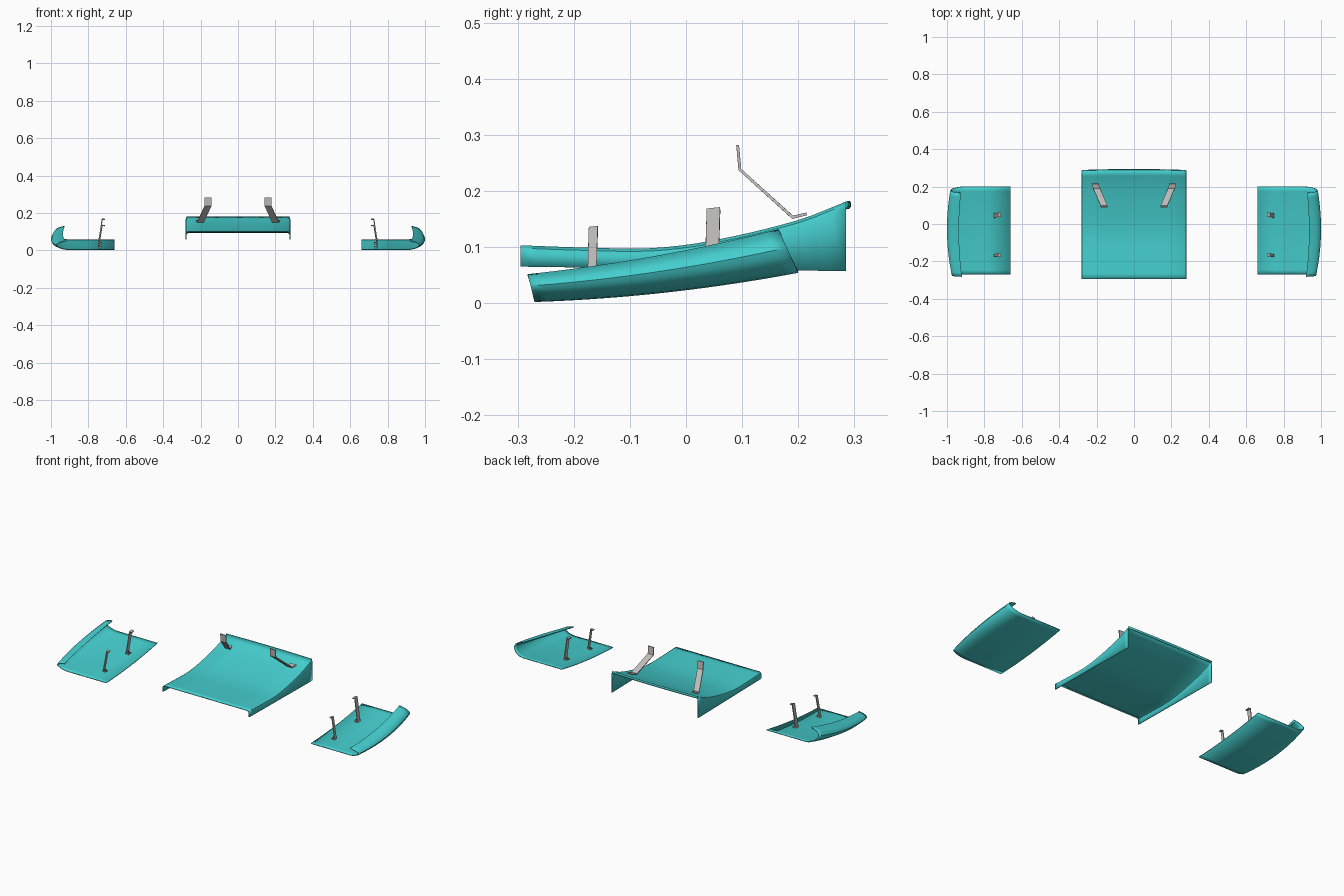
import bpy, bmesh, math
from mathutils import Vector

if "Cube" in bpy.data.objects:
    bpy.data.objects.remove(bpy.data.objects["Cube"], do_unlink=True)


def material(name, r, g, b):
    m = bpy.data.materials.new(name)
    m.use_nodes = True
    m.diffuse_color = (r, g, b, 1)
    m.node_tree.nodes["Principled BSDF"].inputs["Base Color"].default_value = (r, g, b, 1)
    return m


TEAL = material("turquoise paint", 0.06, 0.62, 0.62)
GREY = material("grey metal", 0.52, 0.51, 0.50)
RUST = material("brown bolt", 0.25, 0.10, 0.08)


def interp(points, v):
    """Smooth Catmull-Rom value at v for sorted (key, value) pairs."""
    n = len(points)
    i = max(k for k in range(n - 1) if k == 0 or points[k][0] <= v)
    (x1, y1), (x2, y2) = points[i], points[i + 1]
    x0, y0 = points[max(i - 1, 0)]
    x3, y3 = points[min(i + 2, n - 1)]
    h = x2 - x1
    t = (v - x1) / h
    m1 = (y2 - y0) / (x2 - x0) * h
    m2 = (y3 - y1) / (x3 - x1) * h
    return ((2*t**3 - 3*t*t + 1)*y1 + (t**3 - 2*t*t + t)*m1
            + (3*t*t - 2*t**3)*y2 + (t**3 - t*t)*m2)


def finish(name, bm, mat, smooth=True):
    mesh = bpy.data.meshes.new(name)
    bm.to_mesh(mesh)
    bm.free()
    mesh.materials.append(mat)
    ob = bpy.data.objects.new(name, mesh)
    bpy.context.collection.objects.link(ob)
    if smooth:
        bpy.ops.object.select_all(action='DESELECT')
        ob.select_set(True)
        bpy.context.view_layer.objects.active = ob
        bpy.ops.object.shade_smooth_by_angle(angle=math.radians(40))
    return ob


def sheet(name, rows, thickness, mat, flip=False, smooth=True):
    """Skin rows of points and thicken the sheet to the back of its faces."""
    bm = bmesh.new()
    vs = [[bm.verts.new(p) for p in row] for row in rows]
    for a, b in zip(vs, vs[1:]):
        for i in range(len(a) - 1):
            quad = [a[i], a[i + 1], b[i + 1], b[i]]
            bm.faces.new(quad[::-1] if flip else quad)
    ob = finish(name, bm, mat, smooth)
    mod = ob.modifiers.new("thickness", 'SOLIDIFY')
    mod.thickness = thickness
    mod.offset = -1
    return ob


# Centre panel: curved top, rolled rear lip and side skirts in one sheet
TOP = [(-0.295, 0.103), (-0.18, 0.099), (-0.06, 0.098), (0.05, 0.112),
       (0.2, 0.148), (0.285, 0.181)]
HALF = 0.28
rows = []
STEPS = 20
for k in range(STEPS + 1):
    t = k / STEPS
    y = -0.295 + 0.58 * t
    z = interp(TOP, y)
    low = 0.065 - 0.008 * t
    half = [(HALF, low), (HALF, z - 0.014), (HALF - 0.003, z - 0.005),
            (HALF - 0.012, z), (HALF * 0.6, z), (HALF * 0.25, z)]
    section = [(-x, h) for x, h in half] + [(x, h) for x, h in reversed(half)]
    rows.append([(x, y + 0.005 * t**8 * (1 - (x / HALF)**2), h) for x, h in section])
sheet("centre_panel", rows, 0.005, TEAL)

# Rolled lip along the rear edge
lip = []
for k in range(13):
    u = -1 + k / 6
    bow = 0.005 * (1 - u * u)
    lip.append([(u * (HALF - 0.004), 0.284 + bow + dy, z) for dy, z in
                [(0, 0.180), (0.003, 0.182), (0.005, 0.179), (0.005, 0.172), (0.002, 0.168)]])
sheet("rear_lip", lip, 0.004, TEAL, flip=True)

# Side panels: flat floor curling up into an inward-leaning rim
SECTION = [(0.66, 0), (0.80, 0), (0.92, 0), (0.945, 0.03), (0.967, 0.11),
           (0.985, 0.25), (0.996, 0.42), (1.0, 0.58), (0.994, 0.74),
           (0.98, 0.87), (0.96, 0.95), (0.936, 1.0), (0.944, 0.86)]


def floor_z(y):
    t = (y + 0.27) / 0.47
    return 0.002 + 0.052 * (0.3 * t + 0.7 * t * t)


def side_panel(name, side):
    rows = []
    for k in range(STEPS + 1):
        t = k / STEPS
        row = []
        for x, h in SECTION:
            y = -0.27 - 0.012 * h + t * (0.47 - 0.023 * h)
            bow = 0.022 * (2 * t - 1.1)**2 * max(0, min(1, (x - 0.90) / 0.06))
            row.append((side * (x - bow), y, floor_z(y) + h * (0.05 + 0.034 * t)))
        rows.append(row)
    sheet(name, rows, 0.005, TEAL, flip=side > 0)


# Bent metal straps and the bolts holding them
def strap(name, path, across, width, thickness):
    half = Vector(across).normalized() * width / 2
    ob = sheet(name, [[Vector(p) - half, Vector(p) + half] for p in path],
               thickness, GREY, smooth=False)
    ob.modifiers["thickness"].offset = 0
    ob.modifiers["thickness"].use_even_offset = True


def bolt(name, x, y, z):
    bm = bmesh.new()
    bmesh.ops.create_cone(bm, cap_ends=True, segments=10, radius1=0.007,
                          radius2=0.007, depth=0.006)
    bmesh.ops.translate(bm, verts=bm.verts, vec=(x, y, z))
    finish(name, bm, RUST)


for side, label in ((1, "left"), (-1, "right")):
    side_panel(label + "_side_panel", side)

    # Centre straps lean forward and inward from the rear of the panel
    strap(label + "_centre_strap",
          [(side * x, y, z) for x, y, z in
           [(0.207, 0.215, 0.159), (0.200, 0.190, 0.153),
            (0.160, 0.096, 0.238), (0.160, 0.092, 0.282)]],
          (1, 0, 0), 0.036, 0.005)

    # Side straps stand on the floor with a small foot and a top tab
    for place, y, top, width in (("front", -0.169, 0.134, 0.016),
                                 ("rear", 0.045, 0.167, 0.024)):
        z = floor_z(y) + 0.008
        strap(f"{label}_{place}_side_strap",
              [(side * 0.728, y, z), (side * 0.746, y, z),
               (side * 0.726, y + 0.004, top), (side * 0.712, y + 0.004, top - 0.002)],
              (0, 1, 0.1), width, 0.005)
        bolt(f"{label}_{place}_bolt", side * 0.735, y, z + 0.004)
